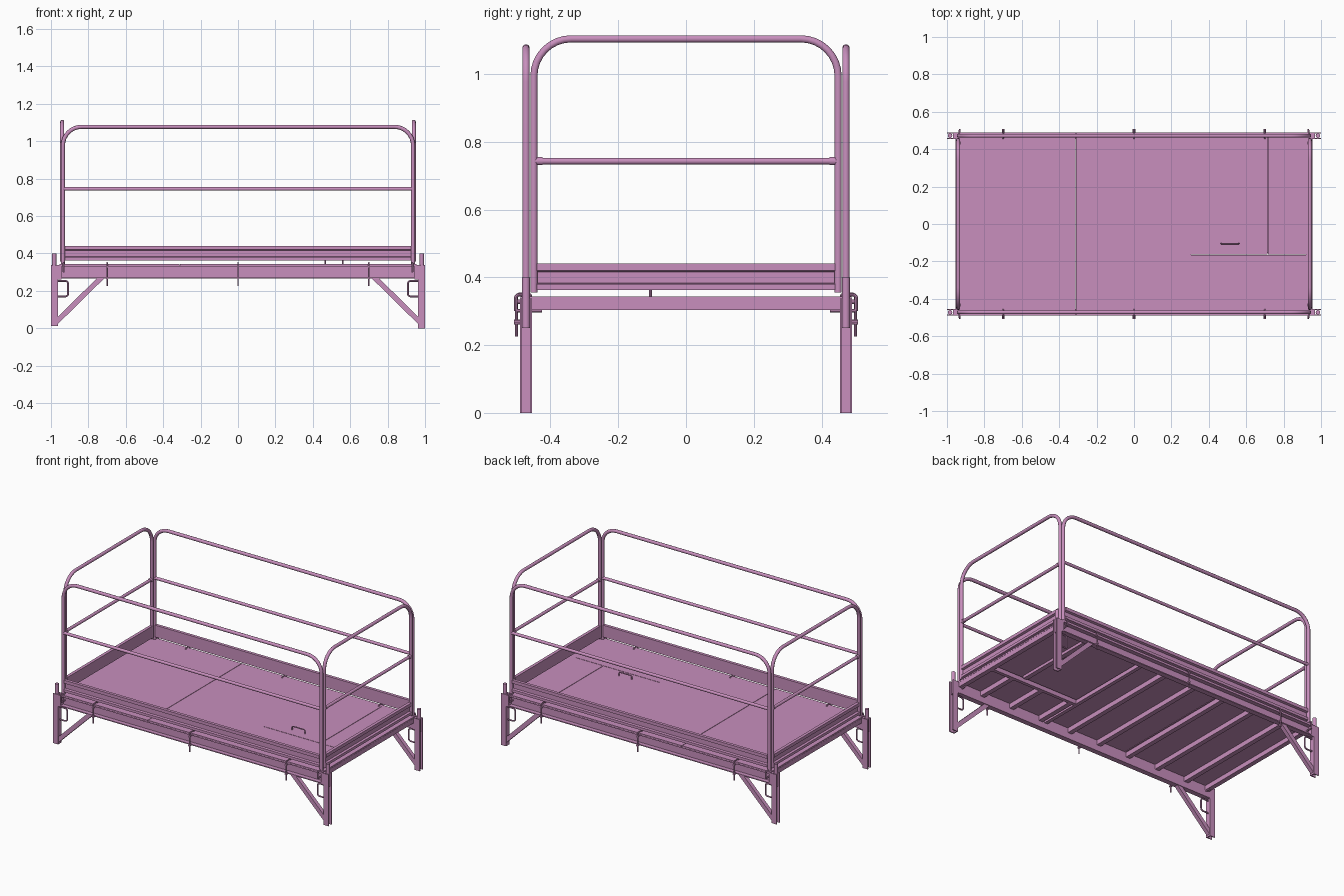
import bpy, bmesh, math
from mathutils import Vector

if "Cube" in bpy.data.objects:
    bpy.data.objects.remove(bpy.data.objects["Cube"])

mat = bpy.data.materials.new("mauve_paint")
mat.diffuse_color = (0.58, 0.275, 0.51, 1)
mat.use_nodes = True
mat.node_tree.nodes["Principled BSDF"].inputs["Base Color"].default_value = mat.diffuse_color


def finish(name, me):
    ob = bpy.data.objects.new(name, me)
    me.materials.append(mat)
    bpy.context.collection.objects.link(ob)
    return ob


def box(name, x0, x1, y0, y1, z0, z1):
    bm = bmesh.new()
    bmesh.ops.create_cube(bm, size=1)
    for v in bm.verts:
        v.co = Vector(((x0, x1)[v.co.x > 0], (y0, y1)[v.co.y > 0], (z0, z1)[v.co.z > 0]))
    me = bpy.data.meshes.new(name)
    bm.to_mesh(me)
    bm.free()
    return finish(name, me)


def prism(name, outline, vec):
    """Extrude a planar 3D outline along vec."""
    bm = bmesh.new()
    f = bm.faces.new([bm.verts.new(p) for p in outline])
    r = bmesh.ops.extrude_face_region(bm, geom=[f])
    bmesh.ops.translate(bm, vec=Vector(vec), verts=[g for g in r["geom"] if isinstance(g, bmesh.types.BMVert)])
    bmesh.ops.recalc_face_normals(bm, faces=bm.faces)
    me = bpy.data.meshes.new(name)
    bm.to_mesh(me)
    bm.free()
    return finish(name, me)


def tube(name, pts, rad, bend=0.0, closed=False, steps=8, res=3):
    """Round tube along a path whose corners are rounded by bend."""
    pts = [Vector(p) for p in pts]
    n, path = len(pts), []
    for i, p in enumerate(pts):
        if bend == 0 or (not closed and i in (0, n - 1)):
            path.append(p)
            continue
        a = (pts[i - 1] - p).normalized()
        b = (pts[(i + 1) % n] - p).normalized()
        for k in range(steps + 1):
            t = math.pi / 2 * k / steps
            path.append(p + a * bend * (1 - math.sin(t)) + b * bend * (1 - math.cos(t)))
    cu = bpy.data.curves.new(name, "CURVE")
    cu.dimensions = "3D"
    cu.bevel_depth, cu.bevel_resolution, cu.use_fill_caps = rad, res, True
    sp = cu.splines.new("POLY")
    sp.points.add(len(path) - 1)
    for q, c in zip(sp.points, path):
        q.co = (*c, 1)
    sp.use_cyclic_u = closed
    ob = finish(name, cu)
    bpy.ops.object.select_all(action="DESELECT")
    ob.select_set(True)
    bpy.context.view_layer.objects.active = ob
    bpy.ops.object.convert(target="MESH")
    bpy.ops.object.shade_smooth_by_angle(angle=math.radians(40))
    return ob


# toe board section: (offset outward, height), thick lips with a recessed web
TOE = [(-.010, .363), (.010, .363), (.010, .380), (-.004, .383), (-.004, .416),
       (.010, .420), (.010, .441), (-.010, .441)]

for s, side in ((-1, "front"), (1, "back")):
    y = s * .472
    # side guardrail
    tube(side + "_guardrail", [(-.936, y, .335), (-.936, y, 1.077), (.936, y, 1.077), (.936, y, .335)], .011, .10)
    tube(side + "_midrail", [(-.936, y, .745), (.936, y, .745)], .010)
    prism(side + "_toe_board", [(-.925, y + s * o, z) for o, z in TOE], (1.85, 0, 0))
    # side beam, channel open to the outside
    ch = [(.455, .265), (.489, .265), (.489, .271), (.461, .271), (.461, .329), (.489, .329), (.489, .335), (.455, .335)]
    prism(side + "_side_beam", [(-.966, s * a, z) for a, z in ch], (1.932, 0, 0))
    # hook pins holding the toe boards
    for i, x in enumerate((-.7, 0, .7)):
        tube(f"{side}_hook_pin_{i}", [(x, s * .458, .335), (x, s * .458, .351), (x, s * .500, .351), (x, s * .500, .226)],
             .004, .008, steps=4, res=2)
        for z in (.268, .328):
            tube(f"{side}_pin_clip_{i}", [(x, s * .487, z), (x, s * .507, z)], .007, res=2)

    for e, end in ((-1, "left"), (1, "right")):
        n = f"{side}_{end}"
        z0 = 0 if e > 0 else .012
        # leg channel open to the outside end
        sec = [(1, .455), (.962, .455), (.962, .490), (1, .490), (1, .484), (.968, .484), (.968, .461), (1, .461)]
        prism(n + "_leg", [(e * a, s * b, z0) for a, b in sec], (0, 0, .338 - z0))
        box(n + "_leg_bracket", *sorted((e * .945, e * .966)), *sorted((s * .457, s * .490)), .262, .337)
        tube(n + "_stacking_pin", [(e * .983, y, .25), (e * .983, y, .40)], .012)
        # diagonal brace
        q = [(.964, .022), (.964, .060), (.755, .267), (.715, .267)]
        prism(n + "_brace", [(e * a, s * .459, z) for a, z in q], (0, s * .026, 0))
        # locking handle loop beside the leg
        tube(n + "_lock_handle", [(e * .966, y, .170), (e * .908, y, .170), (e * .908, y, .253), (e * .966, y, .253)],
             .005, .016, steps=4, res=2)
        # bolt and hook at the beam end
        tube(n + "_bolt", [(e * .932, s * .425, .301), (e * .932, s * .500, .301)], .005, res=2)
        tube(n + "_corner_hook", [(e * .932, s * .465, .348), (e * .932, s * .503, .348), (e * .932, s * .503, .300)],
             .005, .010, steps=4, res=2)

for e, end in ((-1, "left"), (1, "right")):
    x = e * .940
    # end guardrail
    tube(end + "_guardrail", [(x, -.449, .356), (x, -.449, 1.104), (x, .449, 1.104), (x, .449, .356)], .011, .11)
    tube(end + "_midrail", [(x, -.449, .743), (x, .449, .743)], .010)
    for s in (-1, 1):
        tube(end + "_midrail_sleeve", [(x, s * .440, .743), (x, s * .424, .743)], .0125)
    prism(end + "_toe_board", [(x + e * o, -.440, z) for o, z in TOE], (0, .88, 0))
    box(end + "_cross_beam", *sorted((e * .925, e * .955)), -.457, .457, .304, .334)

# deck: boards with narrow seams, and the hatch opening
Z0, Z1, G = .335, .344, .0015
box("deck_left", -.955, -.312 - G, -.488, .488, Z0, Z1)
box("deck_middle", -.312 + G, .304, -.488, .488, Z0, Z1)
box("deck_front_strip", .304, .955, -.488, -.165 - G, Z0, Z1)
box("deck_back_strip", .304, .955, .470, .488, Z0, Z1)
box("deck_right_strip", .920, .955, -.165 - G, .470, Z0, Z1)
box("hatch", .304, .715 - G, -.165 + G, .470, Z0, Z1)
box("hatch_right_panel", .715 + G, .920, -.165 + G, .470, Z0, Z1)
box("hatch_underplate", .31, .915, -.155, .455, .322, .335)
tube("hatch_handle", [(.466, -.105, .342), (.466, -.105, .368), (.560, -.105, .368), (.560, -.105, .342)],
     .004, .010, steps=4, res=2)

# joists under the deck, shortened beside the hatch
for i in range(8):
    x = -.78 + i * .222
    box(f"joist_{i}", x - .015, x + .015, -.457, .457 if x < .3 else -.18, .304, .335)
box("hatch_trimmer", .29, .925, -.190, -.168, .304, .335)
box("hatch_side_joist", .278, .302, -.457, .457, .304, .335)
box("hatch_batten", .70, .73, -.14, .44, .304, .322)
